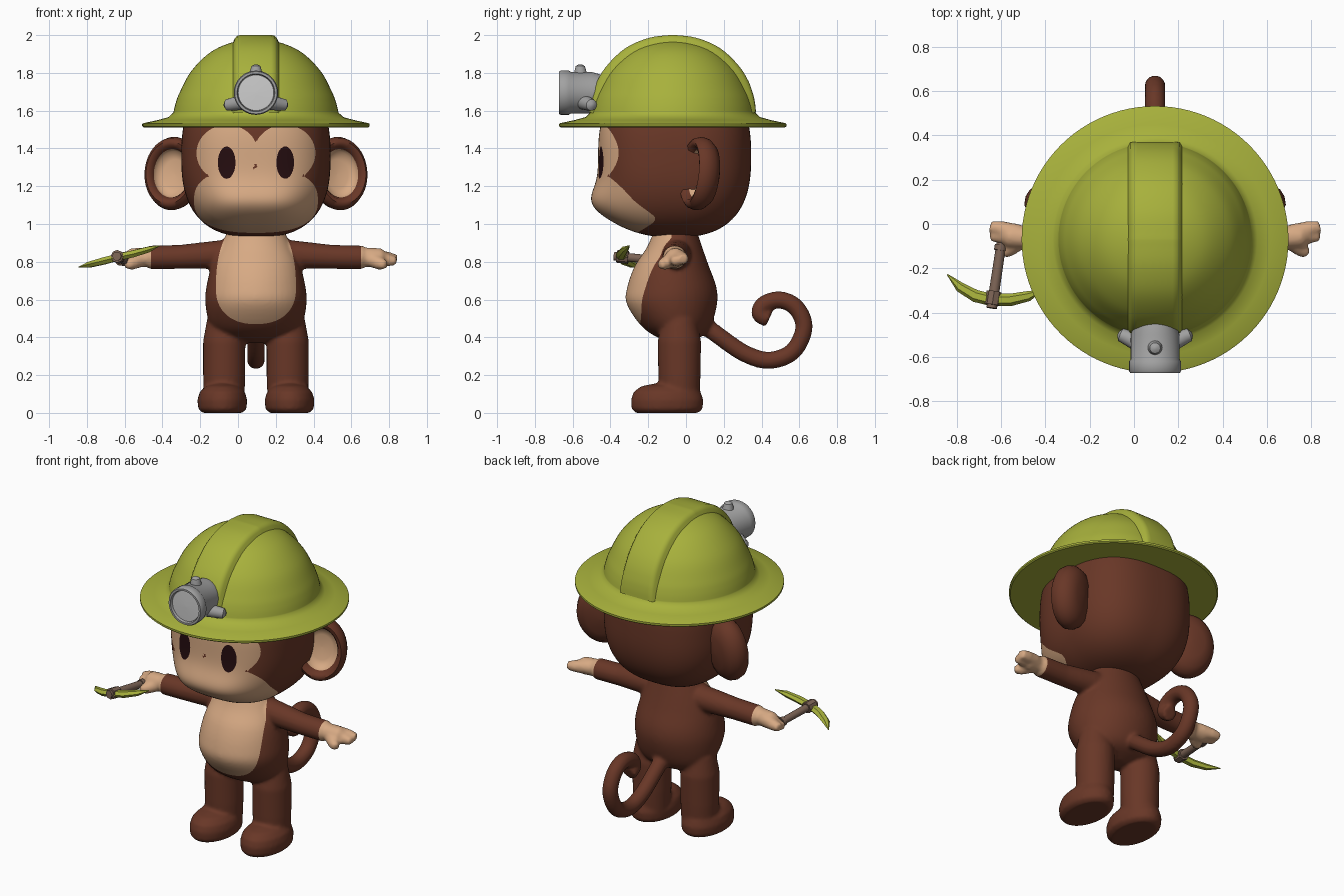
import bpy, bmesh, math
from mathutils import Vector

if "Cube" in bpy.data.objects:
    bpy.data.objects.remove(bpy.data.objects["Cube"], do_unlink=True)

CX = 0.095                      # body axis; everything is modelled around x = 0
X, Y, Z = Vector((1, 0, 0)), Vector((0, 1, 0)), Vector((0, 0, 1))


def material(name, *rgb):
    m = bpy.data.materials.new(name)
    m.use_nodes = True
    m.diffuse_color = (*rgb, 1)
    m.node_tree.nodes["Principled BSDF"].inputs["Base Color"].default_value = (*rgb, 1)
    return m


FUR = material("brown fur", 0.14, 0.038, 0.02)
SKIN = material("tan skin", 0.68, 0.4, 0.23)
EYE = material("dark eye", 0.018, 0.004, 0.005)
OLIVE = material("olive green", 0.39, 0.44, 0.045)
METAL = material("grey metal", 0.36, 0.36, 0.36)
GLASS = material("pale lens", 0.62, 0.62, 0.62)
WOOD = material("dull wood", 0.2, 0.125, 0.09)


def loft(bm, rings, n=32):
    """Skin elliptical rings given as (centre, u axis, v axis) and cap both ends."""
    loops = []
    for c, u, v in rings:
        angles = [math.tau * i / n for i in range(n)]
        loops.append([bm.verts.new(Vector(c) + u * math.cos(a) + v * math.sin(a)) for a in angles])
    for a, b in zip(loops, loops[1:]):
        for i in range(n):
            j = (i + 1) % n
            bm.faces.new((a[i], a[j], b[j], b[i]))
    bm.faces.new(loops[0])
    bm.faces.new(loops[-1])


def tube(bm, path, n=20, flat=1.0, up=Z):
    """Sweep a round section along (x, y, z, radius) points."""
    pts = [Vector(p[:3]) for p in path]
    rings = []
    for i, p in enumerate(path):
        d = (pts[min(i + 1, len(pts) - 1)] - pts[max(i - 1, 0)]).normalized()
        side = d.cross(up).normalized()
        rings.append((pts[i], side * p[3], side.cross(d) * p[3] * flat))
    loft(bm, rings, n)


def spline(pts, steps=6):
    """Catmull-Rom smoothing of a short list of points."""
    p = [Vector(q) for q in [pts[0], *pts, pts[-1]]]
    out = []
    for a, b, c, d in zip(p, p[1:], p[2:], p[3:]):
        for k in range(steps):
            t = k / steps
            out.append(0.5 * (2 * b + (c - a) * t + (2 * a - 5 * b + 4 * c - d) * t * t
                              + (3 * b - a - 3 * c + d) * t ** 3))
    return out + [p[-1]]


def finish(name, bm, *mats, angle=40):
    bmesh.ops.recalc_face_normals(bm, faces=bm.faces)
    me = bpy.data.meshes.new(name)
    bm.to_mesh(me)
    bm.free()
    for m in mats:
        me.materials.append(m)
    ob = bpy.data.objects.new(name, me)
    bpy.context.collection.objects.link(ob)
    ob.location.x = CX
    bpy.ops.object.select_all(action='DESELECT')
    ob.select_set(True)
    bpy.context.view_layer.objects.active = ob
    bpy.ops.object.shade_smooth_by_angle(angle=math.radians(angle))
    return ob


def paint(bm, f, index):
    """Cut the mesh along f = 0 and colour the side where f is negative."""
    cuts = []
    for e in list(bm.edges):
        v, w = e.verts
        a, b = f(v.co), f(w.co)
        if a * b < 0:
            cuts.append(bmesh.utils.edge_split(e, v, a / (a - b))[1])
    bmesh.ops.connect_verts(bm, verts=cuts)
    for face in bm.faces:
        if f(face.calc_center_median()) < 0:
            face.material_index = index


def oval(x, z, cx, cz, rx, rz, p=2):
    return abs((x - cx) / rx) ** p + abs((z - cz) / rz) ** p - 1


# Body: torso, legs, feet, arms, hands and tail fused into one skin
bm = bmesh.new()
torso = [(.37, -.035, .04, .06), (.41, -.04, .13, .19), (.47, -.055, .19, .245), (.58, -.075, .24, .268),
         (.67, -.075, .235, .262), (.78, -.075, .195, .235), (.88, -.06, .145, .19), (1.0, -.055, .1, .13)]
loft(bm, [((0, s.y, s.x), X * s.w, Y * s.z) for s in spline(torso, 4)], 48)
for s in (-1, 1):
    leg = [(.02, .105, .105), (.2, .112, .112), (.38, .112, .115), (.5, .09, .09)]
    loft(bm, [((s * .168, -.035, z), X * rx, Y * ry) for z, rx, ry in leg])
    foot = [(0, .105, .165), (.02, .128, .188), (.07, .132, .192), (.11, .12, .178), (.14, .09, .14), (.155, .04, .07)]
    loft(bm, [((s * .178, -.1, z), X * rx, Y * ry) for z, rx, ry in foot])
    limbs = [[(.05, -.045, .85, .08), (.2, -.05, .838, .075), (.4, -.06, .826, .064), (.565, -.06, .823, .063)],
             [(.5, -.06, .825, .05), (.6, -.06, .823, .052), (.66, -.055, .82, .052), (.7, -.045, .816, .025)],
             [(.62, -.045, .825, .045), (.7, -.02, .818, .035), (.745, -.012, .814, .025)],
             [(.62, -.06, .82, .045), (.7, -.055, .808, .033), (.745, -.055, .804, .022)],
             [(.6, -.07, .815, .04), (.66, -.115, .79, .034), (.688, -.138, .782, .022)]]
    for limb in limbs:
        tube(bm, [(s * x, y, z, r) for x, y, z, r in limb])
tail = [(.05, .5), (.17, .41), (.31, .315), (.44, .278), (.565, .325), (.625, .45), (.585, .555),
        (.5, .598), (.415, .575), (.392, .525), (.44, .497)]
path = spline([(0, y, z) for y, z in tail])
tube(bm, [(*p, .046) for p in path], up=X)
body = finish("body", bm, FUR, SKIN)
remesh = body.modifiers.new("fuse", 'REMESH')
remesh.mode, remesh.voxel_size = 'VOXEL', .011
smooth = body.modifiers.new("soften", 'SMOOTH')
smooth.iterations = 5
for mod in ("fuse", "soften"):
    bpy.ops.object.modifier_apply(modifier=mod)


def belly(v):
    egg = oval(v.x, v.z, 0, .66, .212, .38 if v.z > .66 else .19, 2.3)
    return max(egg, (v.y + .05) * 10)


bm = bmesh.new()
bm.from_mesh(body.data)
bpy.data.objects.remove(body, do_unlink=True)
for face in bm.faces:
    face.material_index = 0
paint(bm, belly, 1)
paint(bm, lambda v: .556 - abs(v.x), 1)
finish("body", bm, FUR, SKIN, angle=60)

# Head: rounded block with a bulging muzzle
bm = bmesh.new()
bmesh.ops.create_icosphere(bm, subdivisions=6, radius=1)
for v in bm.verts:
    d = v.co
    d = d / sum(abs(c) ** 2.6 for c in d) ** (1 / 2.6)
    x, y, z = d.x * .395, d.y * .405 - .06, d.z * .43 + 1.36
    front = min(1, max(0, -d.y * 1.6))
    bulge = .075 * front * math.exp(-((z - 1.1) / .11) ** 2 - (x / .28) ** 4)
    v.co = (x, y - bulge, z)


def face_mask(v):
    x = abs(v.x)
    shape = min(oval(x, v.z, .152, 1.375, .163, .15), oval(x, v.z, 0, 1.125, .328, .172, 2.5))
    return max(shape, (v.y + .12) * 10)


paint(bm, face_mask, 1)
paint(bm, lambda v: max(oval(abs(v.x), v.z, .155, 1.325, .047, .086), (v.y + .1) * 10), 2)
finish("head", bm, FUR, SKIN, EYE, angle=60)

# Ears: thick dishes turned slightly outward
for s, side in ((-1, "right"), (1, "left")):
    bm = bmesh.new()
    rim = [(.01, .075), (.5, .07), (.8, .05), (.96, .015), (1, -.02), (.95, -.055), (.85, -.072),
           (.74, -.065), (.66, -.035), (.62, -.005), (.4, .008), (.01, .012)]
    loft(bm, [((0, y, 0), X * r * .155, Z * r * .195) for r, y in rim], 48)
    for face in bm.faces:
        c = face.calc_center_median()
        face.material_index = int(math.hypot(c.x / .155, c.z / .195) < .67 and c.y < .03)
    ear = finish(side + "_ear", bm, FUR, SKIN, angle=60)
    ear.location = (CX + s * .433, .085, 1.265)
    ear.rotation_euler = (math.radians(-6), 0, s * math.radians(22))

# Helmet: turned shell with flared brim
dome = [(.437, 1.59), (.425, 1.64), (.402, 1.7), (.342, 1.81), (.24, 1.91), (.12, 1.963), (.004, 1.978)]
brim = [(.01, 1.512), (.595, 1.512), (.602, 1.518), (.602, 1.53), (.595, 1.534), (.52, 1.55), (.462, 1.566)]
bm = bmesh.new()
shell = brim + [tuple(p) for p in spline([(*p, 0) for p in dome], 5)]
loft(bm, [((0, -.07, p[1]), X * p[0], Y * p[0]) for p in shell], 96)
finish("helmet", bm, OLIVE)

# Raised band over the crown, from front to back
bm = bmesh.new()
half = [(p.x, p.y) for p in spline([(*p, 0) for p in dome], 5)]
arch = [(-r, z) for r, z in half] + [(r, z) for r, z in reversed(half)]
section = [(-.128, -.03), (-.112, .004), (-.1, .018), (-.08, .023), (.08, .023), (.1, .018), (.112, .004), (.128, -.03)]
rows = []
for r, z in arch:
    out = Vector((0, r, (z - 1.53) * .95)).normalized()
    fade = min(1, .15 + (z - 1.59) * 6)
    rows.append([bm.verts.new(Vector((x, r - .07, z)) + out * (h * fade if h > 0 else h)) for x, h in section])
for a, b in zip(rows, rows[1:]):
    for i in range(len(section) - 1):
        bm.faces.new((a[i], a[i + 1], b[i + 1], b[i]))
finish("helmet_band", bm, OLIVE, angle=60)

# Headlamp with three lugs and a recessed lens
bm = bmesh.new()
lamp = [(.01, -.43), (.09, -.43), (.11, -.5), (.11, -.61), (.117, -.62), (.117, -.664), (.112, -.672),
        (.1, -.672), (.095, -.655), (.01, -.655)]
loft(bm, [((0, y, 1.695), X * r, Z * r) for r, y in lamp], 40)
tube(bm, [(0, -.555, 1.77, .038), (0, -.56, 1.815, .03), (0, -.56, 1.836, .024), (0, -.56, 1.845, .008)], up=Y)
for s in (-1, 1):
    tube(bm, [(s * .07, -.54, 1.645, .04), (s * .13, -.51, 1.633, .034), (s * .155, -.5, 1.63, .03),
              (s * .167, -.495, 1.629, .01)])
finish("headlamp", bm, METAL)
bm = bmesh.new()
loft(bm, [((0, y, 1.695), X * r, Z * r) for r, y in [(.096, -.654), (.094, -.659), (.01, -.662)]], 40)
finish("lamp_lens", bm, GLASS)

# Pickaxe: handle with bindings, and a curved pointed blade
bm = bmesh.new()
tube(bm, [(-.688, -.05, .8, .022), (-.737, -.38, .83, .024)], 10)
tube(bm, [(-.726, -.305, .823, .034), (-.735, -.365, .829, .034)], 8)
tube(bm, [(-.695, -.095, .804, .028), (-.699, -.12, .806, .028)], 10)
finish("pickaxe_handle", bm, WOOD)
bm = bmesh.new()
blade = [(-.937, -.228, .772, .003), (-.88, -.285, .785, .023), (-.81, -.325, .803, .028), (-.735, -.343, .823, .028),
         (-.65, -.342, .842, .028), (-.57, -.325, .865, .023), (-.51, -.3, .885, .003)]
tube(bm, blade, 6, flat=.75)
finish("pickaxe_blade", bm, OLIVE, angle=25)
